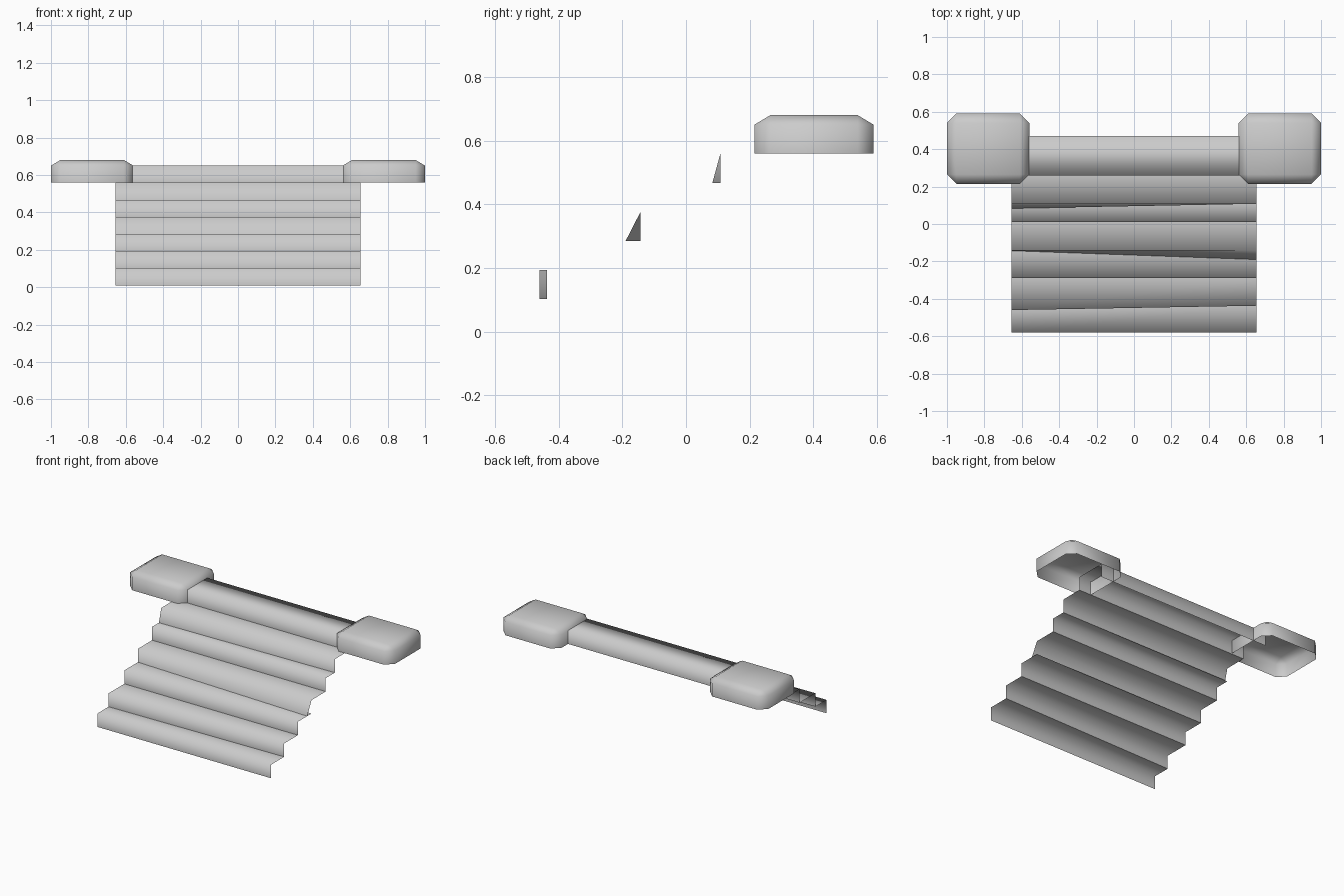
import bpy
import bmesh

if "Cube" in bpy.data.objects:
    bpy.data.objects.remove(bpy.data.objects["Cube"], do_unlink=True)

# One plain stone colour
stone = bpy.data.materials.new("light_grey_stone")
stone.use_nodes = True
COLOUR = (0.6, 0.6, 0.6, 1)
stone.diffuse_color = COLOUR
stone.node_tree.nodes["Principled BSDF"].inputs["Base Color"].default_value = COLOUR

HALF_WIDTH = 0.655
BASE, RISE = 0.01, 0.0915


def finish(bm, name):
    mesh = bpy.data.meshes.new(name)
    for face in bm.faces:
        face.smooth = True
    bm.to_mesh(mesh)
    bm.free()
    mesh.materials.append(stone)
    obj = bpy.data.objects.new(name, mesh)
    bpy.context.collection.objects.link(obj)
    return obj


def ribbon(name, rows):
    """Sheet across the stair width; each row is (y at -x, y at +x, z)."""
    bm = bmesh.new()
    pairs = [(bm.verts.new((-HALF_WIDTH, y0, z)), bm.verts.new((HALF_WIDTH, y1, z)))
             for y0, y1, z in rows]
    for (a, b), (d, c) in zip(pairs, pairs[1:]):
        bm.faces.new((a, b, c, d))
    return finish(bm, name)


# Worn steps: riser foot and nosing, each as (y at -x, y at +x)
feet = [(-0.58, -0.58), (-0.46, -0.437), (-0.29, -0.29),
        (-0.143, -0.19), (0.01, 0.01), (0.083, 0.108), (0.26, 0.26)]
noses = [(-0.58, -0.58), (-0.46, -0.437), (-0.29, -0.29),
         (-0.143, -0.143), (0.01, 0.01), (0.108, 0.108), (0.26, 0.26)]

for i in range(len(feet) - 1):
    low, high = BASE + RISE * i, BASE + RISE * (i + 1)
    ribbon(f"step_{i + 1}", [(*feet[i], low), (*noses[i], high), (*noses[i + 1], high)])

# Top sill: front riser, top and back wall
sill_low = BASE + RISE * 6
sill_top = sill_low + RISE
ribbon("top_sill", [(*feet[6], sill_low), (*noses[6], sill_top),
                    (0.47, 0.47, sill_top), (0.47, 0.47, sill_low)])


def end_block(name, side):
    """Hollow block with chamfered sides and top, open underneath."""
    bm = bmesh.new()
    bmesh.ops.create_cube(bm, size=1)
    for v in bm.verts:
        v.co.x = side * 0.78 + v.co.x * 0.44
        v.co.y = 0.4025 + v.co.y * 0.375
        v.co.z = 0.70 if v.co.z > 0 else 0.56
    floor = min(bm.faces, key=lambda f: f.calc_center_median().z)
    rim = set(floor.edges)
    bmesh.ops.bevel(bm, geom=[e for e in bm.edges if e not in rim],
                    offset=0.05, segments=1, affect='EDGES')
    # Flatten the top chamfer and open the underside
    for v in bm.verts:
        if v.co.z > 0.69:
            v.co.z = 0.68
    under = [f for f in bm.faces if f.calc_center_median().z < 0.561]
    bmesh.ops.delete(bm, geom=under, context='FACES')
    return finish(bm, name)


end_block("left_end_block", 1)
end_block("right_end_block", -1)
